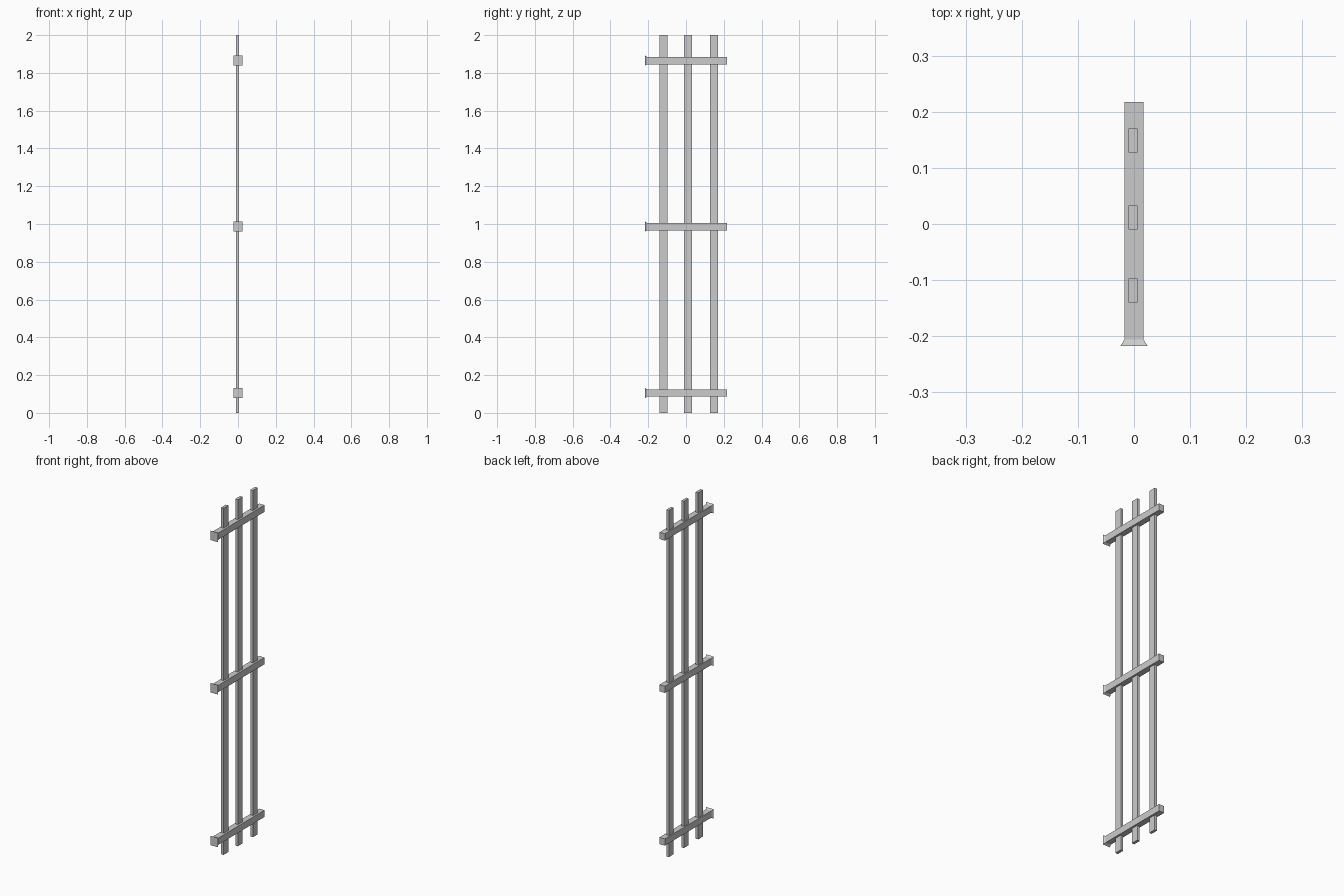
import bpy, bmesh

if "Cube" in bpy.data.objects:
    bpy.data.objects.remove(bpy.data.objects["Cube"])


def lofted_bar(name, rings):
    """Square bar along y; each ring is (y, half width, half height), then placed by location."""
    bm = bmesh.new()
    loops = [[bm.verts.new((sx * w, y, sz * h))
              for sx, sz in ((-1, -1), (1, -1), (1, 1), (-1, 1))]
             for y, w, h in rings]
    for a, b in zip(loops, loops[1:]):
        for i in range(4):
            j = (i + 1) % 4
            bm.faces.new((a[i], a[j], b[j], b[i]))
    bm.faces.new(loops[0])
    bm.faces.new(loops[-1])
    bmesh.ops.recalc_face_normals(bm, faces=bm.faces)
    mesh = bpy.data.meshes.new(name)
    bm.to_mesh(mesh)
    bm.free()
    obj = bpy.data.objects.new(name, mesh)
    bpy.context.collection.objects.link(obj)
    return obj


# Upright slats
for label, y in (("front", -0.1185), ("middle", 0.0115), ("back", 0.149)):
    bpy.ops.mesh.primitive_cube_add(size=1, location=(-0.002, y, 1))
    slat = bpy.context.object
    slat.name = label + "_slat"
    slat.scale = (0.016, 0.043, 2)

# Cross rails with a flared front end
for label, z in (("lower", 0.105), ("centre", 0.986), ("upper", 1.865)):
    rail = lofted_bar(label + "_rail", [(-0.217, 0.024, 0.027),
                                        (-0.206, 0.017, 0.0195),
                                        (0.217, 0.017, 0.0195)])
    rail.location.z = z
